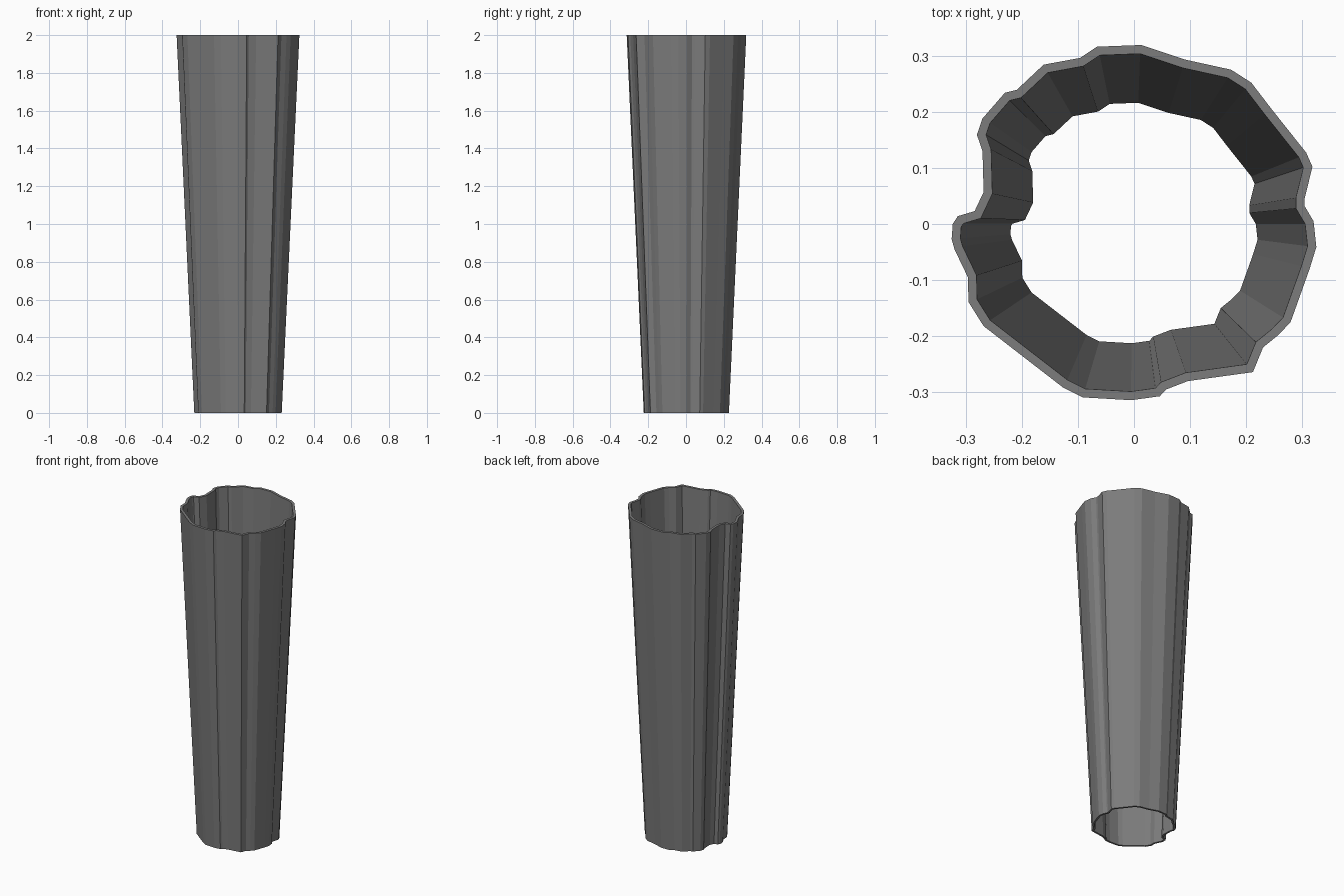
import bpy, bmesh
from mathutils import Vector

if "Cube" in bpy.data.objects:
    bpy.data.objects.remove(bpy.data.objects["Cube"])

HEIGHT, WALL, TAPER = 2.0, 0.0155, 0.712

# Irregular cross-section of the hollow trunk at its wide top end
OUTLINE = [(.318, .102), (.304, .045), (.304, .032), (.320, .005), (.325, -.041),
           (.313, -.080), (.279, -.175), (.257, -.198), (.230, -.220), (.212, -.264),
           (.096, -.280), (.057, -.295), (.046, -.307), (-.005, -.314), (-.091, -.309),
           (-.127, -.291), (-.268, -.182), (-.295, -.139), (-.296, -.095), (-.320, -.045),
           (-.325, -.027), (-.323, .000), (-.314, .014), (-.284, .023), (-.268, .057),
           (-.270, .130), (-.280, .159), (-.270, .188), (-.230, .234), (-.209, .239),
           (-.161, .284), (-.096, .296), (-.066, .316), (.013, .319), (.091, .293),
           (.173, .275), (.209, .252), (.245, .205), (.307, .127)]


def inset(points, d):
    """Mitred inward offset of a clockwise outline."""
    pts = [Vector(p) for p in points]
    out = []
    for i, p in enumerate(pts):
        a = (p - pts[i - 1]).normalized()
        b = (pts[(i + 1) % len(pts)] - p).normalized()
        na, nb = Vector((a.y, -a.x)), Vector((b.y, -b.x))
        out.append(p + (na + nb) * d / (1 + na.dot(nb)))
    return out


# Four rings: outer bottom, outer top, inner top, inner bottom
bm = bmesh.new()
inner = inset(OUTLINE, WALL)
rings = []
for pts, s, z in ((OUTLINE, TAPER, 0), (OUTLINE, 1, HEIGHT),
                  (inner, 1, HEIGHT), (inner, TAPER, 0)):
    rings.append([bm.verts.new((p[0] * s, p[1] * s, z)) for p in pts])
n = len(OUTLINE)
for r in range(4):
    lo, hi = rings[r], rings[(r + 1) % 4]
    for i in range(n):
        j = (i + 1) % n
        bm.faces.new((lo[i], lo[j], hi[j], hi[i]))
bmesh.ops.recalc_face_normals(bm, faces=bm.faces[:])

mesh = bpy.data.meshes.new("hollow_trunk")
bm.to_mesh(mesh)
bm.free()
mat = bpy.data.materials.new("dark grey")
mat.diffuse_color = (0.2, 0.2, 0.2, 1)
mat.use_nodes = True
mat.node_tree.nodes["Principled BSDF"].inputs["Base Color"].default_value = mat.diffuse_color
mesh.materials.append(mat)
trunk = bpy.data.objects.new("hollow_trunk", mesh)
bpy.context.collection.objects.link(trunk)
